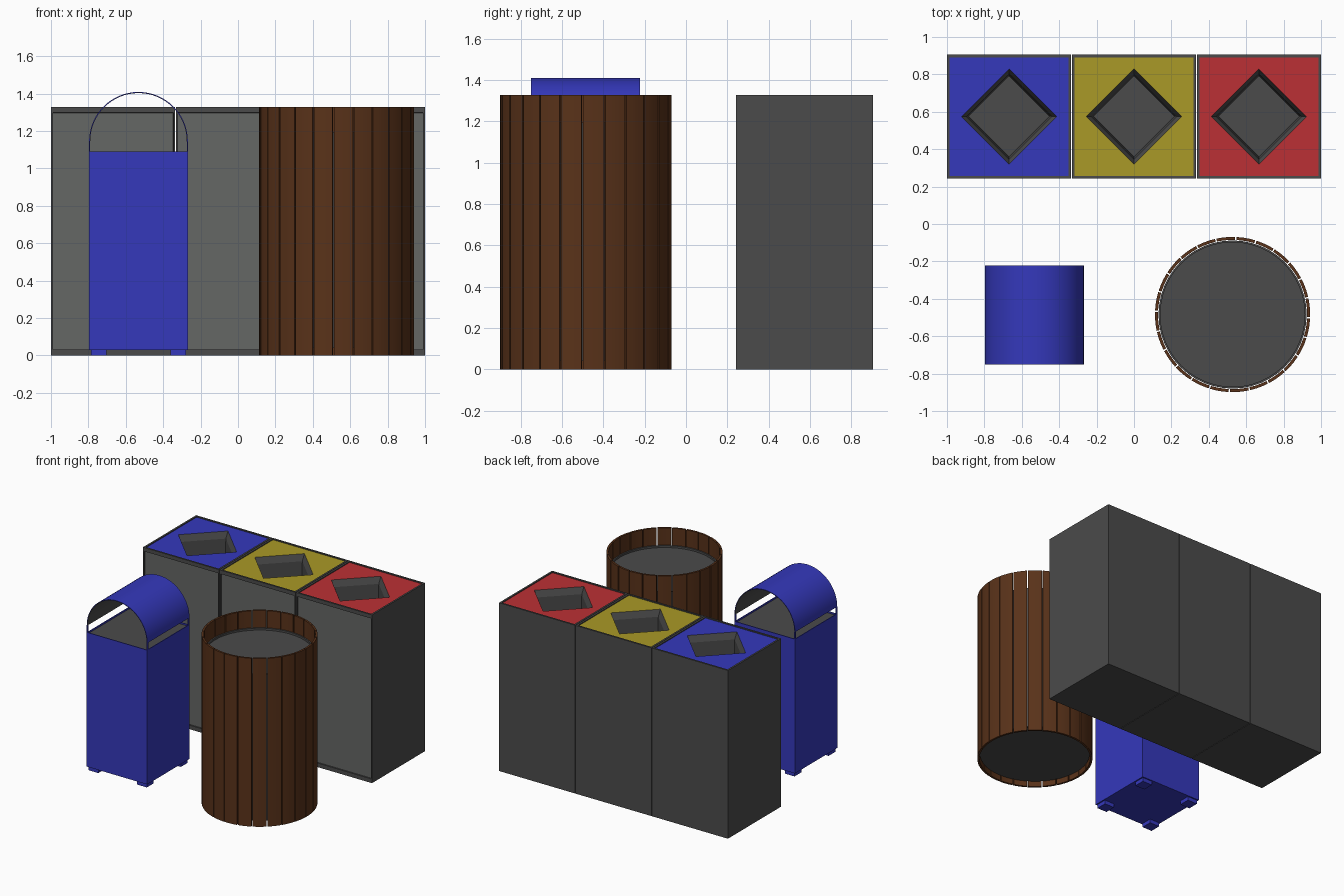
import bpy, bmesh
from math import sin, cos, pi, radians

if "Cube" in bpy.data.objects:
    bpy.data.objects.remove(bpy.data.objects["Cube"])


def material(name, rgb):
    m = bpy.data.materials.new(name)
    m.diffuse_color = (*rgb, 1)
    m.use_nodes = True
    m.node_tree.nodes["Principled BSDF"].inputs["Base Color"].default_value = m.diffuse_color
    return m


DARK = material("dark_grey", (0.07, 0.07, 0.07))
PANEL = material("panel_grey", (0.13, 0.135, 0.13))
BLUE = material("blue", (0.035, 0.04, 0.50))
YELLOW = material("yellow", (0.40, 0.32, 0.02))
RED = material("red", (0.50, 0.03, 0.035))
WOOD = material("wood", (0.10, 0.032, 0.010))


def finish(bm, name, mats, smooth=False):
    bmesh.ops.recalc_face_normals(bm, faces=bm.faces[:])
    me = bpy.data.meshes.new(name)
    bm.to_mesh(me)
    bm.free()
    ob = bpy.data.objects.new(name, me)
    bpy.context.collection.objects.link(ob)
    for m in mats:
        me.materials.append(m)
    if smooth:
        bpy.ops.object.select_all(action='DESELECT')
        ob.select_set(True)
        bpy.context.view_layer.objects.active = ob
        bpy.ops.object.shade_smooth_by_angle(angle=radians(35))
    return ob


def loft(bm, rings, cap_start=False, cap_end=False):
    """Join equal-length closed rings of points with quads."""
    vs = [[bm.verts.new(p) for p in r] for r in rings]
    n = len(vs[0])
    for a, b in zip(vs, vs[1:]):
        for i in range(n):
            j = (i + 1) % n
            bm.faces.new((a[i], a[j], b[j], b[i]))
    if cap_start:
        bm.faces.new(vs[0])
    if cap_end:
        bm.faces.new(vs[-1])
    return vs


def rect(cx, cy, hx, hy, z):
    return [(cx - hx, cy - hy, z), (cx + hx, cy - hy, z),
            (cx + hx, cy + hy, z), (cx - hx, cy + hy, z)]


def diamond(cx, cy, d, z):
    return [(cx, cy - d, z), (cx + d, cy, z), (cx, cy + d, z), (cx - d, cy, z)]


def circle(cx, cy, r, z, n=48):
    return [(cx + r * cos(2 * pi * i / n), cy + r * sin(2 * pi * i / n), z) for i in range(n)]


def box(name, cx, cy, hx, hy, z0, z1, mat):
    bm = bmesh.new()
    loft(bm, [rect(cx, cy, hx, hy, z0), rect(cx, cy, hx, hy, z1)], True, True)
    return finish(bm, name, [mat])


# Recycling station: three units side by side
H, CY, HX, HY, RIM = 1.328, 0.574, 0.332, 0.331, 0.014
for label, cx, col in (("blue", -0.668, BLUE), ("yellow", 0, YELLOW), ("red", 0.668, RED)):
    # cabinet with a raised rim on top and a recessed front panel
    bm = bmesh.new()
    loft(bm, [rect(cx, CY, HX, HY, 0), rect(cx, CY, HX, HY, H),
              rect(cx, CY, HX - RIM, HY - RIM, H),
              rect(cx, CY, HX - RIM, HY - RIM, H - 0.02)], cap_start=True)
    bmesh.ops.recalc_face_normals(bm, faces=bm.faces[:])
    front = min(bm.faces, key=lambda f: f.calc_center_median().y)
    bmesh.ops.inset_individual(bm, faces=[front], thickness=RIM)
    for v in front.verts:
        v.co.z = 0.032 if v.co.z < 0.5 else H - 0.03
    bmesh.ops.inset_individual(bm, faces=[front], thickness=0.0005, depth=-0.01)
    front.material_index = 1
    finish(bm, label + "_cabinet", [DARK, PANEL])

    # coloured top around a diamond opening
    zt = H - 0.007
    bm = bmesh.new()
    sq = [bm.verts.new(p) for p in rect(cx, CY, HX - RIM, HY - RIM, zt)]
    di = [bm.verts.new(p) for p in diamond(cx, CY, 0.255, zt)]
    for i in range(4):
        j = (i + 1) % 4
        bm.faces.new((sq[i], sq[j], di[i]))
        bm.faces.new((sq[j], di[j], di[i]))
    top = finish(bm, label + "_top", [col])

    # sloped chute below the opening
    bm = bmesh.new()
    loft(bm, [diamond(cx, CY, 0.255, zt), diamond(cx, CY, 0.228, zt - 0.05),
              diamond(cx, CY, 0.215, 0.9)], cap_end=True)
    ob = finish(bm, label + "_chute", [DARK])
    ob.data.flip_normals()

# Blue bin: body with a shallow grey tray on top
BX, BY, B, BT = -0.532, -0.486, 0.264, 1.09
bm = bmesh.new()
loft(bm, [rect(BX, BY, B, B, 0.03), rect(BX, BY, B, B, BT),
          rect(BX, BY, B - 0.006, B - 0.006, BT),
          rect(BX, BY, B - 0.006, B - 0.006, BT - 0.015)], cap_start=True)
finish(bm, "blue_bin_body", [BLUE])
box("blue_bin_tray", BX, BY, B - 0.006, B - 0.006, BT - 0.02, BT - 0.012, DARK)

# feet and thin hood posts at the four corners
for sx in (-1, 1):
    for sy in (-1, 1):
        box("blue_bin_foot", BX + sx * 0.212, BY + sy * 0.212, 0.042, 0.042, 0, 0.03, BLUE)
        box("hood_post", BX + sx * (B - 0.003), BY + sy * (B - 0.007), 0.003, 0.007, BT, 1.146, BLUE)


def arch(name, r_out, r_in, hy, mat):
    n, zc = 32, 1.145
    prof = [(r_out * cos(pi * i / n), r_out * sin(pi * i / n)) for i in range(n + 1)]
    prof += [(r_in * cos(pi * i / n), r_in * sin(pi * i / n)) for i in range(n, -1, -1)]
    m = len(prof)
    bm = bmesh.new()
    vs = loft(bm, [[(BX + x, BY + s * hy, zc + z) for x, z in prof] for s in (-1, 1)])
    for ring in vs:
        for i in range(n):
            bm.faces.new((ring[i], ring[i + 1], ring[m - 2 - i], ring[m - 1 - i]))
    finish(bm, name, [mat], True)


# arched hood with grey lining, open at both ends
arch("hood", B, B - 0.004, B, BLUE)
arch("hood_lining", B - 0.004, B - 0.006, B - 0.001, DARK)

# Round bin: inner drum
RX, RY = 0.527, -0.484
bm = bmesh.new()
loft(bm, [circle(RX, RY, 0.396, 0.04), circle(RX, RY, 0.396, 1.195),
          circle(RX, RY, 0.386, 1.195), circle(RX, RY, 0.386, 1.18)], True, True)
finish(bm, "drum", [DARK], True)

# wooden slats around the drum, each a shallow arc
N, R0, R1, HALF = 24, 0.399, 0.415, 0.122
bm = bmesh.new()
for k in range(N):
    a0 = 2 * pi * (k + 0.5) / N + radians(-2.4)
    arc = [a0 + HALF * t for t in (-1, -0.33, 0.33, 1)]
    prof = [(R1, a) for a in arc] + [(R0, a) for a in reversed(arc)]
    loft(bm, [[(RX + r * cos(a), RY + r * sin(a), z) for r, a in prof] for z in (0, H)], True, True)
finish(bm, "wood_slats", [WOOD], True)
